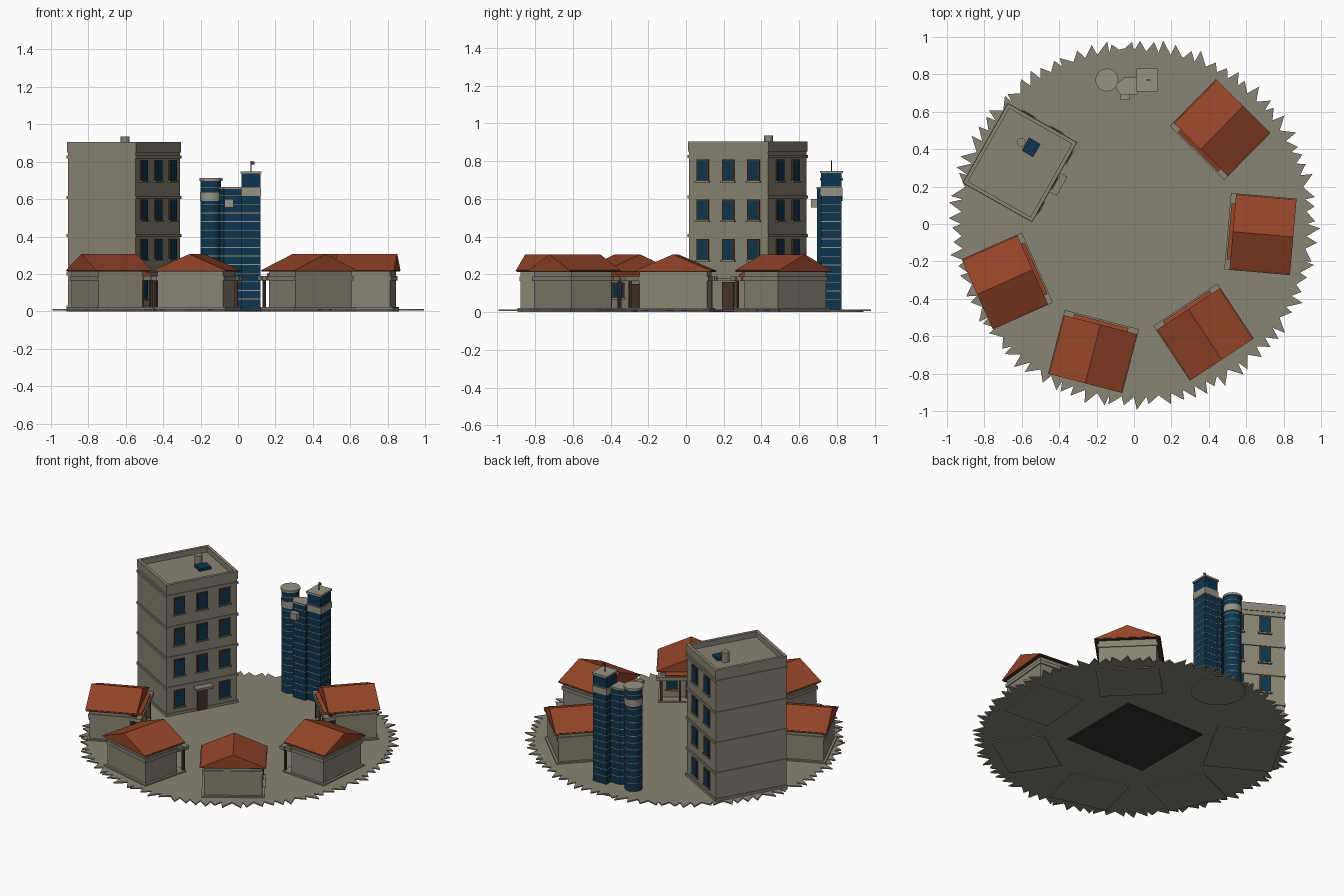
import bpy, bmesh, math, random
from mathutils import Matrix, Vector

if "Cube" in bpy.data.objects:
    bpy.data.objects.remove(bpy.data.objects["Cube"])

random.seed(4)
I = Matrix.Identity(4)


def mat(name, r, g, b):
    m = bpy.data.materials.new(name)
    m.diffuse_color = [((c / 255 + 0.055) / 1.055) ** 2.4 for c in (r, g, b)] + [1]
    m.use_nodes = True
    m.node_tree.nodes["Principled BSDF"].inputs["Base Color"].default_value = m.diffuse_color
    return m


STONE = mat("warm grey stone", 136, 131, 115)
PALE = mat("pale concrete", 150, 146, 132)
TILE = mat("red roof tile", 148, 68, 40)
BLUE = mat("dark blue glass", 14, 53, 78)
BROWN = mat("brown wood", 72, 52, 40)
DARK = mat("dark underside", 50, 50, 50)


def finish(name, bm, material, M=I):
    bmesh.ops.recalc_face_normals(bm, faces=bm.faces)
    bm.transform(M)
    me = bpy.data.meshes.new(name)
    bm.to_mesh(me)
    bm.free()
    me.materials.append(material)
    ob = bpy.data.objects.new(name, me)
    bpy.context.collection.objects.link(ob)
    return ob


def box(name, x0, x1, y0, y1, z0, z1, material, M=I):
    bm = bmesh.new()
    T = Matrix.Translation(((x0 + x1) / 2, (y0 + y1) / 2, (z0 + z1) / 2))
    S = Matrix.Diagonal((x1 - x0, y1 - y0, z1 - z0, 1))
    bmesh.ops.create_cube(bm, size=1, matrix=T @ S)
    return finish(name, bm, material, M)


def cyl(name, x, y, r, z0, z1, material, M=I, n=28):
    bm = bmesh.new()
    bmesh.ops.create_cone(bm, cap_ends=True, segments=n, radius1=r, radius2=r, depth=z1 - z0,
                          matrix=Matrix.Translation((x, y, (z0 + z1) / 2)))
    return finish(name, bm, material, M)


def prism(name, pts, offset, material, M=I):
    bm = bmesh.new()
    f = bm.faces.new([bm.verts.new(p) for p in pts])
    r = bmesh.ops.extrude_face_region(bm, geom=[f])
    bmesh.ops.translate(bm, vec=offset, verts=[v for v in r["geom"] if isinstance(v, bmesh.types.BMVert)])
    return finish(name, bm, material, M)


def place(x, y, deg):
    return Matrix.Translation((x, y, 0)) @ Matrix.Rotation(math.radians(deg), 4, "Z")


# Ground disc with a ragged saw-tooth rim
bm = bmesh.new()
N = 88
rim = [bm.verts.new((0.925 * math.cos(i * math.tau / N), 0.925 * math.sin(i * math.tau / N), 0.013)) for i in range(N)]
faces = [bm.faces.new(rim)]
for i in range(N):
    a = (i + random.uniform(0.0, 0.9)) * math.tau / N
    r = random.uniform(0.965, 0.998)
    tip = bm.verts.new((r * math.cos(a), r * math.sin(a), 0.013))
    faces.append(bm.faces.new((rim[i], tip, rim[(i + 1) % N])))
ext = bmesh.ops.extrude_face_region(bm, geom=faces, use_keep_orig=True)
bmesh.ops.translate(bm, vec=(0, 0, -0.008), verts=[v for v in ext["geom"] if isinstance(v, bmesh.types.BMVert)])
finish("ground", bm, STONE)
box("ground_underplate", -0.3, 0.3, -0.28, 0.3, 0, 0.008, DARK)


# Window on a wall facing local -x at x = wx
def window(name, wx, y, z0, z1, w, M):
    box(name + "_frame", wx - 0.008, wx + 0.002, y - w / 2 - 0.008, y + w / 2 + 0.008, z0 - 0.006, z1 + 0.008, BROWN, M)
    box(name + "_glass", wx - 0.010, wx, y - w / 2, y + w / 2, z0, z1, BLUE, M)
    box(name + "_sill", wx - 0.014, wx, y - w / 2 - 0.014, y + w / 2 + 0.014, z0 - 0.012, z0 - 0.004, STONE, M)


# Small houses: local +x points outward, porch on the inner side
def house(n, M):
    p = f"house_{n}_"
    box(p + "plinth", -0.175, 0.155, -0.195, 0.195, 0, 0.022, STONE, M)
    box(p + "walls", -0.115, 0.14, -0.18, 0.18, 0.01, 0.215, STONE, M)
    box(p + "wall_band", -0.12, 0.146, -0.187, 0.187, 0.165, 0.188, STONE, M)
    box(p + "fascia", -0.158, 0.158, -0.2, 0.2, 0.212, 0.222, BROWN, M)
    prism(p + "roof", [(-0.162, -0.205, 0.218), (-0.162, 0.205, 0.218), (-0.162, 0, 0.306)],
          (0.324, 0, 0), TILE, M)
    # Porch beam, tiled porch roof and posts
    box(p + "porch_beam", -0.19, -0.155, -0.205, 0.205, 0.166, 0.19, STONE, M)
    prism(p + "porch_roof", [(-0.182, -0.15, 0.19), (-0.182, -0.15, 0.2), (-0.11, -0.15, 0.225), (-0.11, -0.15, 0.19)],
          (0, 0.3, 0), TILE, M)
    for s in (-1, 1):
        box(p + "side_beam", -0.16, -0.115, s * 0.187 - 0.01, s * 0.187 + 0.01, 0.166, 0.188, STONE, M)
        for y in (0.06, 0.175):
            box(p + "porch_post", -0.176, -0.162, s * y - 0.007, s * y + 0.007, 0.02, 0.168, BROWN, M)
        window(p + "window", -0.115, s * 0.11, 0.08, 0.15, 0.06, M)
    box(p + "door", -0.123, -0.113, -0.028, 0.028, 0.02, 0.15, BROWN, M)


for n, (x, y, a) in enumerate([(0.69, -0.055, -5), (0.47, 0.515, 45.5), (0.38, -0.59, -56.5),
                               (-0.22, -0.695, -104.5), (-0.69, -0.31, 204)], 1):
    house(n, place(x, y, a))

# Apartment block: local -x is the entrance face
A = place(-0.61, 0.328, 150.5)
HX, HY, TOP = 0.208, 0.24, 0.905
box("apartment_base", -HX - 0.006, HX + 0.006, -HY - 0.006, HY + 0.006, 0, 0.03, STONE, A)
box("apartment_walls", -HX, HX, -HY, HY, 0.005, 0.868, STONE, A)
for z in (0.2, 0.405, 0.61, 0.825):
    box("apartment_floor_band", -HX - 0.006, HX + 0.006, -HY - 0.006, HY + 0.006, z - 0.008, z + 0.008, STONE, A)
for s in (-1, 1):
    x, y = s * (HX - 0.006), s * (HY - 0.006)
    box("apartment_parapet_end", x - 0.01, x + 0.01, -HY - 0.004, HY + 0.004, 0.85, TOP, STONE, A)
    box("apartment_parapet_side", -HX - 0.004, HX + 0.004, y - 0.01, y + 0.01, 0.85, TOP, STONE, A)
B = A @ Matrix.Rotation(math.radians(90), 4, "Z")
C = A @ Matrix.Rotation(math.radians(-90), 4, "Z")
# The back face is the side whose normal points to +x +y
BACK = max((B, C), key=lambda m: (m.to_3x3() @ Vector((-1, 0, 0))).dot(Vector((0.49, 0.87, 0))))
for floor in range(4):
    z = 0.07 + floor * 0.21
    for y in (-0.155, 0, 0.155):
        if floor or y:
            window("apartment_front_window", -HX, y, z, z + 0.1, 0.058, A)
    for y in (-0.085, 0.085):
        window("apartment_back_window", -HY, y, z, z + 0.1, 0.06, BACK)
box("apartment_door", -HX - 0.009, -HX, -0.035, 0.035, 0.012, 0.16, BROWN, A)
box("apartment_canopy", -HX - 0.05, -HX, -0.058, 0.058, 0.165, 0.18, STONE, A)
box("roof_skylight", -0.035, 0.035, -0.04, 0.04, 0.86, 0.886, BLUE,
    place(-0.55, 0.41, 150.5))
cyl("roof_vent", -0.603, 0.437, 0.024, 0.86, 0.936, STONE, n=20)

# Tower group on a round footing
cyl("tower_footing", -0.03, 0.77, 0.17, 0, 0.009, STONE, n=40)
RX, SX, TY = -0.145, 0.07, 0.77
cyl("round_tower", RX, TY, 0.055, 0.005, 0.7, BLUE)
cyl("round_tower_collar", RX, TY, 0.058, 0.59, 0.635, PALE)
cyl("round_tower_cap", RX, TY, 0.061, 0.698, 0.712, PALE)
box("square_tower", SX - 0.05, SX + 0.05, TY - 0.055, TY + 0.055, 0.005, 0.738, BLUE)
box("square_tower_collar", SX - 0.054, SX + 0.054, TY - 0.059, TY + 0.059, 0.62, 0.66, PALE)
box("square_tower_cap", SX - 0.056, SX + 0.056, TY - 0.061, TY + 0.061, 0.736, 0.748, PALE)
cyl("antenna", SX, TY, 0.003, 0.74, 0.803, BROWN, n=8)
box("antenna_flag", SX, SX + 0.018, TY - 0.002, TY + 0.002, 0.785, 0.8, BROWN)


def wedge(name, g, z0, z1, material):
    prism(name, [(-0.1 - g, 0.74, z0), (-0.075, 0.695 - g, z0), (0.02, 0.695 - g, z0), (0.02, 0.78 + g, z0),
                 (-0.05, 0.78 + g, z0)], (0, 0, z1 - z0), material)


wedge("middle_tower", 0, 0.005, 0.655, BLUE)
wedge("middle_tower_cap", 0.003, 0.653, 0.664, PALE)
box("middle_tower_balcony", -0.073, -0.023, 0.662, 0.7, 0.555, 0.6, PALE)
# Thin floor lines around the towers
for k in range(1, 15):
    z = 0.02 + k * 0.046
    box("square_tower_line", SX - 0.0515, SX + 0.0515, TY - 0.0565, TY + 0.0565, z - 0.002, z + 0.002, PALE)
    cyl("round_tower_line", RX, TY, 0.0565, z - 0.002, z + 0.002, PALE)
    if k < 14:
        wedge("middle_tower_line", 0.0012, z - 0.002, z + 0.002, PALE)

# Smooth the round parts, keeping sharp rims
bpy.ops.object.select_all(action="DESELECT")
for ob in bpy.data.objects:
    if ob.name.startswith(("round_tower", "roof_vent", "antenna")):
        ob.select_set(True)
        bpy.context.view_layer.objects.active = ob
bpy.ops.object.shade_smooth_by_angle(angle=math.radians(30))
